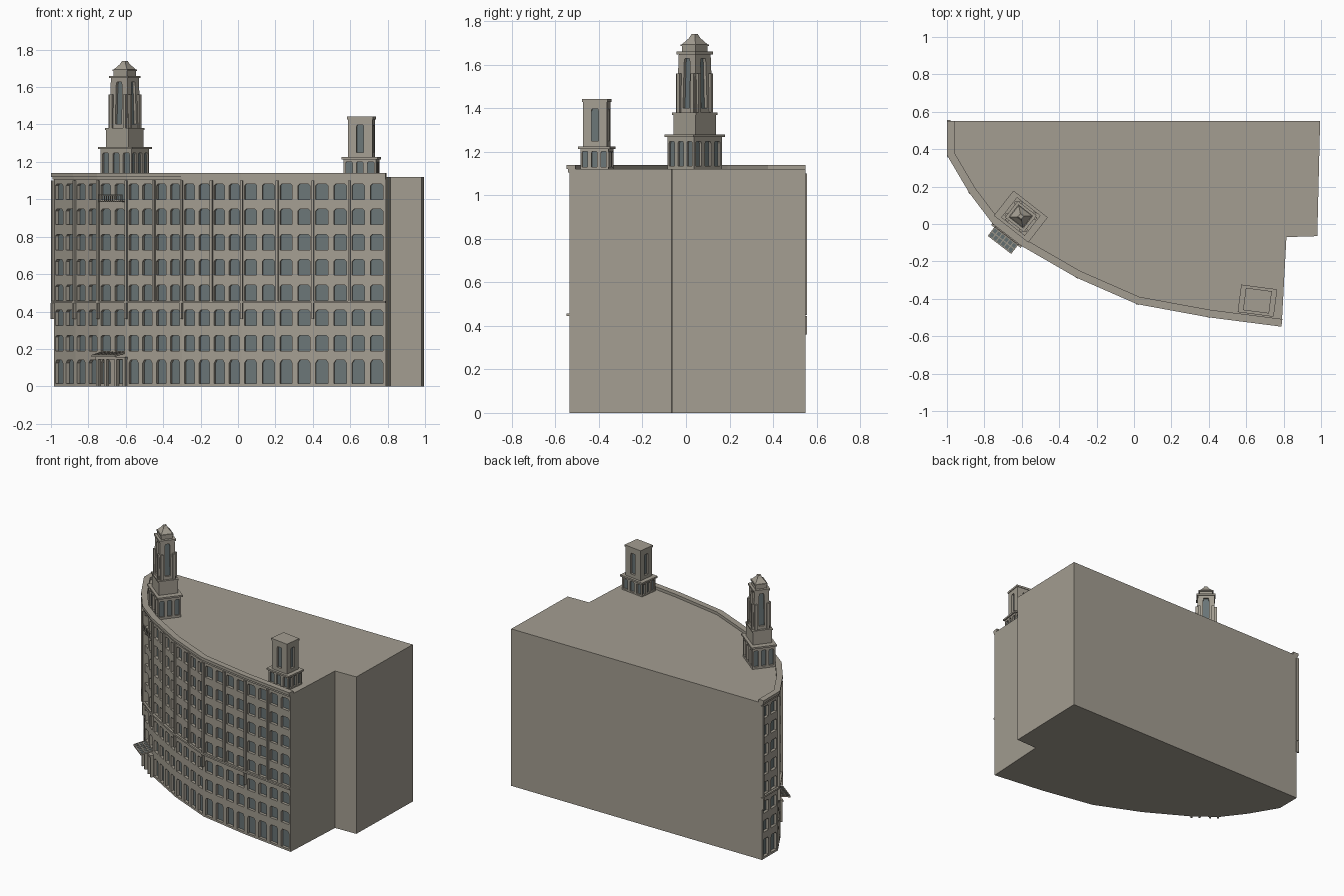
import bpy, bmesh, math
from mathutils import Vector, Matrix

if "Cube" in bpy.data.objects:
    bpy.data.objects.remove(bpy.data.objects["Cube"])


def material(name, rgb):
    m = bpy.data.materials.new(name)
    m.use_nodes = True
    m.diffuse_color = (*rgb, 1)
    m.node_tree.nodes["Principled BSDF"].inputs["Base Color"].default_value = (*rgb, 1)
    return m


STONE, GLASS = 0, 1
MATS = [material("stone", (0.37, 0.34, 0.285)), material("window_glass", (0.145, 0.18, 0.185))]


def finish(bm, name, matrix=None):
    mesh = bpy.data.meshes.new(name)
    bm.to_mesh(mesh)
    bm.free()
    for m in MATS:
        mesh.materials.append(m)
    ob = bpy.data.objects.new(name, mesh)
    if matrix:
        ob.matrix_world = matrix
    bpy.context.collection.objects.link(ob)
    return ob


def face(bm, points, mat=STONE):
    f = bm.faces.new([bm.verts.new(p) for p in points])
    f.material_index = mat


def panel(bm, quad, u0, u1, v0, v1, depth, cut=0.15):
    """Wall quad with one recessed, clipped-corner window (fractions u, v)."""
    a, b, c, d = quad
    n = (b - a).cross(d - a).normalized()
    at = lambda u, v: (a.lerp(b, u)).lerp(d.lerp(c, u), v)
    cu, cv = (u1 - u0) * cut, (v1 - v0) * cut * 0.8
    uv = [(u0, v0), (u1, v0), (u1, v1 - cv), (u1 - cu, v1), (u0 + cu, v1), (u0, v1 - cv)]
    w = [at(*p) for p in uv]
    g = [p - n * depth for p in w]
    face(bm, [a, b, w[1], w[0]])
    face(bm, [b, c, w[3], w[2], w[1]])
    face(bm, [c, d, w[4], w[3]])
    face(bm, [d, a, w[0], w[5], w[4]])
    for i in range(6):
        j = (i + 1) % 6
        face(bm, [w[i], w[j], g[j], g[i]])
    face(bm, g, GLASS)


def bar(bm, origin, u, us, ns, zs, mat=STONE, slope=0.0):
    """Box along direction u; n points out of the wall, slope tilts it along n."""
    n = Vector((u.y, -u.x, 0))
    v = [bm.verts.new(origin + u * us[i] + n * ns[j] + Vector((0, 0, zs[k] + slope * ns[j])))
         for i in (0, 1) for j in (0, 1) for k in (0, 1)]
    for q in ((0, 1, 3, 2), (4, 6, 7, 5), (0, 4, 5, 1), (2, 3, 7, 6), (0, 2, 6, 4), (1, 5, 7, 3)):
        bm.faces.new([v[i] for i in q]).material_index = mat
    

# Curved street front, from back left round to front right
CURVE = [Vector((x, y, 0)) for x, y in (
    (-.985, .55), (-.985, .37), (-.87, .175), (-.745, .01), (-.595, -.105),
    (-.3, -.275), (.02, -.415), (.4, -.485), (.79, -.535))]
REAR = [Vector((x, y, 0)) for x, y in ((.815, -.07), (.98, -.065), (.995, .55))]
ROOF = 1.12
UP = Vector((0, 0, 1))


def offset(dist):
    out = []
    for i, p in enumerate(CURVE):
        ns = [(CURVE[k + 1] - CURVE[k]).normalized().cross(UP)
              for k in (i - 1, i) if 0 <= k < len(CURVE) - 1]
        m = sum(ns, Vector()).normalized()
        out.append(p + m * dist / m.dot(ns[0]))
    return out


# Plain walls, roof and floor
bm = bmesh.new()
outline = CURVE + REAR
face(bm, [p + UP * ROOF for p in outline])
face(bm, list(reversed(outline)))
ring = [CURVE[-1]] + REAR + [CURVE[0]]
for a, b in zip(ring, ring[1:]):
    face(bm, [a, b, b + UP * ROOF, a + UP * ROOF])
finish(bm, "main_block")

# Windowed front and its vertical ribs
rows = [(0.015, 0.14)] + [(0.19 + 0.135 * i, 0.273 + 0.135 * i) for i in range(7)]
levels = [0] + [(p[1] + q[0]) / 2 for p, q in zip(rows, rows[1:])] + [ROOF]
front, ribs = bmesh.new(), bmesh.new()
for a, b in zip(CURVE, CURVE[1:]):
    length, u = (b - a).length, (b - a).normalized()
    bays = 4 if length > 0.3 else 2
    for i in range(bays):
        p, q = a.lerp(b, i / bays), a.lerp(b, (i + 1) / bays)
        for (w0, w1), z0, z1 in zip(rows, levels, levels[1:]):
            panel(front, [p + UP * z0, q + UP * z0, q + UP * z1, p + UP * z1],
                  0.16, 0.84, (w0 - z0) / (z1 - z0), (w1 - z0) / (z1 - z0), 0.02)
        if i % 2 == 0:
            bar(ribs, p, u, (-.006, .006), (-.005, .014), (0.45, 1.1))
    bar(ribs, a, u, (-.006, .006), (-.005, .016), (0.36, 0.445))
finish(front, "windowed_front")
finish(ribs, "wall_ribs")


# Cornice and string courses following the curve
def course(name, inner, outer, z0, z1):
    bm = bmesh.new()
    i, o = offset(inner), offset(outer)
    loops = [[p, q, q + UP * (z1 - z0), p + UP * (z1 - z0)] for p, q in zip(i, o)]
    vs = [[bm.verts.new(p + UP * z0) for p in l] for l in loops]
    for l, m in zip(vs, vs[1:]):
        for k in range(4):
            bm.faces.new([l[k], l[(k + 1) % 4], m[(k + 1) % 4], m[k]])
    bm.faces.new(vs[0])
    bm.faces.new(vs[-1])
    bmesh.ops.recalc_face_normals(bm, faces=bm.faces)
    finish(bm, name)


course("roof_cornice", -.027, .014, ROOF, 1.14)
course("cornice_moulding", -.002, .007, 1.105, ROOF)
course("middle_string_course", -.004, .014, 0.445, 0.457)

# Entrance portal, glazed canopy and upper balcony on one bay
a, b = CURVE[3], CURVE[4]
mid, u = (a + b) / 2, (b - a).normalized()
bm = bmesh.new()
for x in (-.09, -.035, .035, .09):
    bar(bm, mid, u, (x - .007, x + .007), (-.005, .02), (0, 0.145))
bar(bm, mid, u, (-.1, .1), (-.005, .024), (0.143, 0.158))
finish(bm, "entrance_portal")

bm = bmesh.new()
bar(bm, mid, u, (-.076, .076), (0, .08), (.178, .181), GLASS, -.2)
for i in range(7):
    x = -.076 + i * .152 / 6
    bar(bm, mid, u, (x - .003, x + .003), (0, .08), (.174, .185), STONE, -.2)
for n in (.02, .047, .075):
    bar(bm, mid, u, (-.079, .079), (n, n + .006), (.174, .185), STONE, -.2)
finish(bm, "entrance_canopy")

bm = bmesh.new()
bar(bm, mid, u, (-.08, .08), (0, .022), (.985, .992))
bar(bm, mid, u, (-.08, .08), (.017, .022), (1.02, 1.025))
for i in range(13):
    x = -.08 + i * .157 / 12
    bar(bm, mid, u, (x, x + .003), (.018, .021), (.99, 1.022))
finish(bm, "balcony")


# Roof towers: stacked tiers, windowed or plain
def corners(w, d, z):
    return [Vector((sx * w / 2, sy * d / 2, z)) for sx, sy in ((-1, -1), (1, -1), (1, 1), (-1, 1))]


def tier(bm, low, high, z0, z1, cols=0, u=(.2, .8), v=(.1, .85), depth=.012):
    lo, hi = corners(*low, z0), corners(*high, z1)
    face(bm, hi)
    face(bm, lo[::-1])
    for i in range(4):
        j = (i + 1) % 4
        if not cols:
            face(bm, [lo[i], lo[j], hi[j], hi[i]])
        for k in range(cols):
            s, t = k / cols, (k + 1) / cols
            panel(bm, [lo[i].lerp(lo[j], s), lo[i].lerp(lo[j], t),
                       hi[i].lerp(hi[j], t), hi[i].lerp(hi[j], s)], *u, *v, depth, .1)


def place(bm, name, x, y, degrees):
    finish(bm, name, Matrix.Translation((x, y, 0)) @ Matrix.Rotation(math.radians(degrees), 4, 'Z'))


bm = bmesh.new()
base, mid_size, shaft, top = (.21, .155), (.152, .13), (.128, .112), (.112, .098)
tier(bm, base, base, ROOF, 1.27, 3)
tier(bm, (.233, .17), (.233, .17), 1.268, 1.28)
tier(bm, mid_size, mid_size, 1.28, 1.375)
tier(bm, (.16, .138), (.16, .138), 1.37, 1.38)
tier(bm, shaft, top, 1.38, 1.65, 1, (.33, .67), (.08, .92), .015)
for sx in (-1, 1):
    for sy in (-1, 1):
        for dx, dy in ((.5, .36), (.36, .5)):
            # Stepped buttresses on the shaft corners
            tier_bm_lo = Vector((sx * shaft[0] * dx, sy * shaft[1] * dy, 0))
            bar(bm, tier_bm_lo, Vector((1, 0, 0)), (-.009, .009), (-.009, .009), (1.38, 1.56))
tier(bm, (.128, .112), (.128, .112), 1.648, 1.66)
tier(bm, (.09, .078), (.09, .078), 1.66, 1.688)
tier(bm, (.1, .086), (.1, .086), 1.686, 1.694)
tier(bm, (.09, .078), (.04, .036), 1.694, 1.722)
tier(bm, (.04, .036), (.022, .02), 1.722, 1.74)
place(bm, "tall_roof_tower", -.605, .04, -38)

bm = bmesh.new()
base, shaft = (.175, .13), (.132, .112)
tier(bm, base, base, ROOF, 1.215, 3)
tier(bm, (.194, .148), (.194, .148), 1.213, 1.225)
tier(bm, shaft, shaft, 1.225, 1.43, 1, (.35, .65), (.12, .84), .015)
tier(bm, (.14, .12), (.14, .12), 1.428, 1.442)
place(bm, "short_roof_tower", .66, -.41, -7.5)
